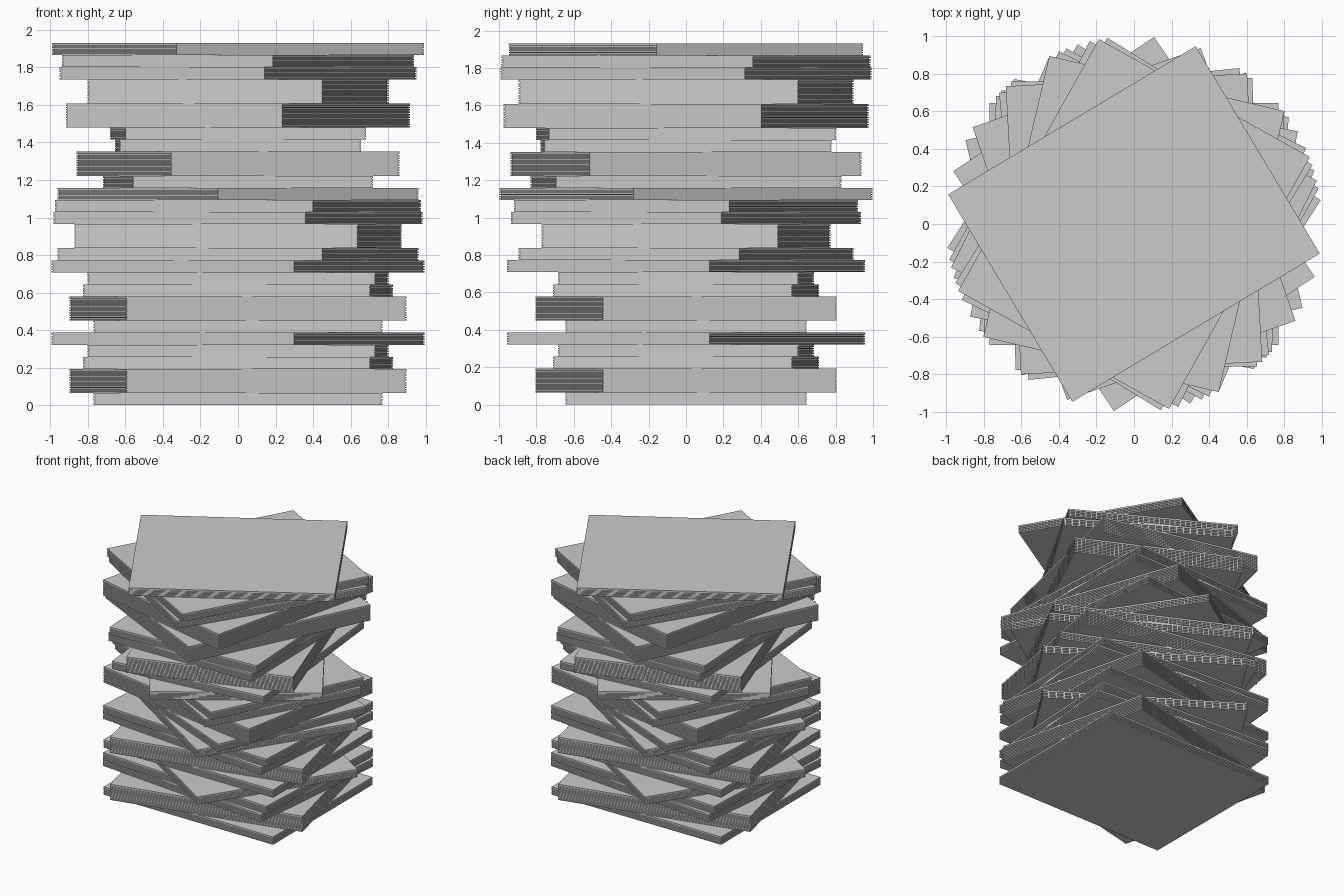
import bpy, bmesh
from math import radians
from mathutils import Matrix

if "Cube" in bpy.data.objects:
    bpy.data.objects.remove(bpy.data.objects["Cube"])

LENGTH, DEPTH = 1.538, 1.288      # footprint of every board
BOARD = 1.93 / 30                 # thickness of one bundle
SHEETS = 5                        # thin sheets per bundle
GROOVE = 0.006                    # inset of the thin layer between sheets

# (rotation in degrees, number of bundles sharing it), bottom to top
base_run = [(0, 1), (13.5, 2), (-5.3, 1), (-3, 1), (-32.7, 1)]
upper_run = [(-23.4, 1), (-10.4, 2), (-29, 1), (-26.6, 1), (-56.2, 1),
             (-84.1, 1), (-70.9, 2), (-89.1, 1), (-87, 1), (63.7, 2),
             (76.8, 2), (58.2, 1), (60.8, 1), (30.9, 1)]


def add_layer(bm, z0, z1, inset):
    """One flat rectangular layer between two heights."""
    bmesh.ops.create_cube(bm, size=1, matrix=(
        Matrix.Translation((0, 0, (z0 + z1) / 2))
        @ Matrix.Diagonal((LENGTH - 2 * inset, DEPTH - 2 * inset, z1 - z0, 1))))


def add_bundle(name, z, angle, count):
    """A stack of sheets with recessed grooves, all turned by the same angle."""
    bm = bmesh.new()
    sheets = SHEETS * count
    t = BOARD / SHEETS
    for i in range(sheets):
        last = i == sheets - 1
        top = (i + 1) * t if last else (i + 0.6) * t
        add_layer(bm, i * t, top, 0)
        if not last:
            add_layer(bm, top, (i + 1) * t, GROOVE)
    mesh = bpy.data.meshes.new(name)
    bm.to_mesh(mesh)
    bm.free()
    obj = bpy.data.objects.new(name, mesh)
    obj.location.z = z
    obj.rotation_euler.z = radians(angle)
    bpy.context.collection.objects.link(obj)


# twisted pile: the base run appears twice, then the upper run
z = 0.0
for n, (angle, count) in enumerate(base_run * 2 + upper_run, 1):
    add_bundle(f"board_bundle_{n:02d}", z, angle, count)
    z += BOARD * count
